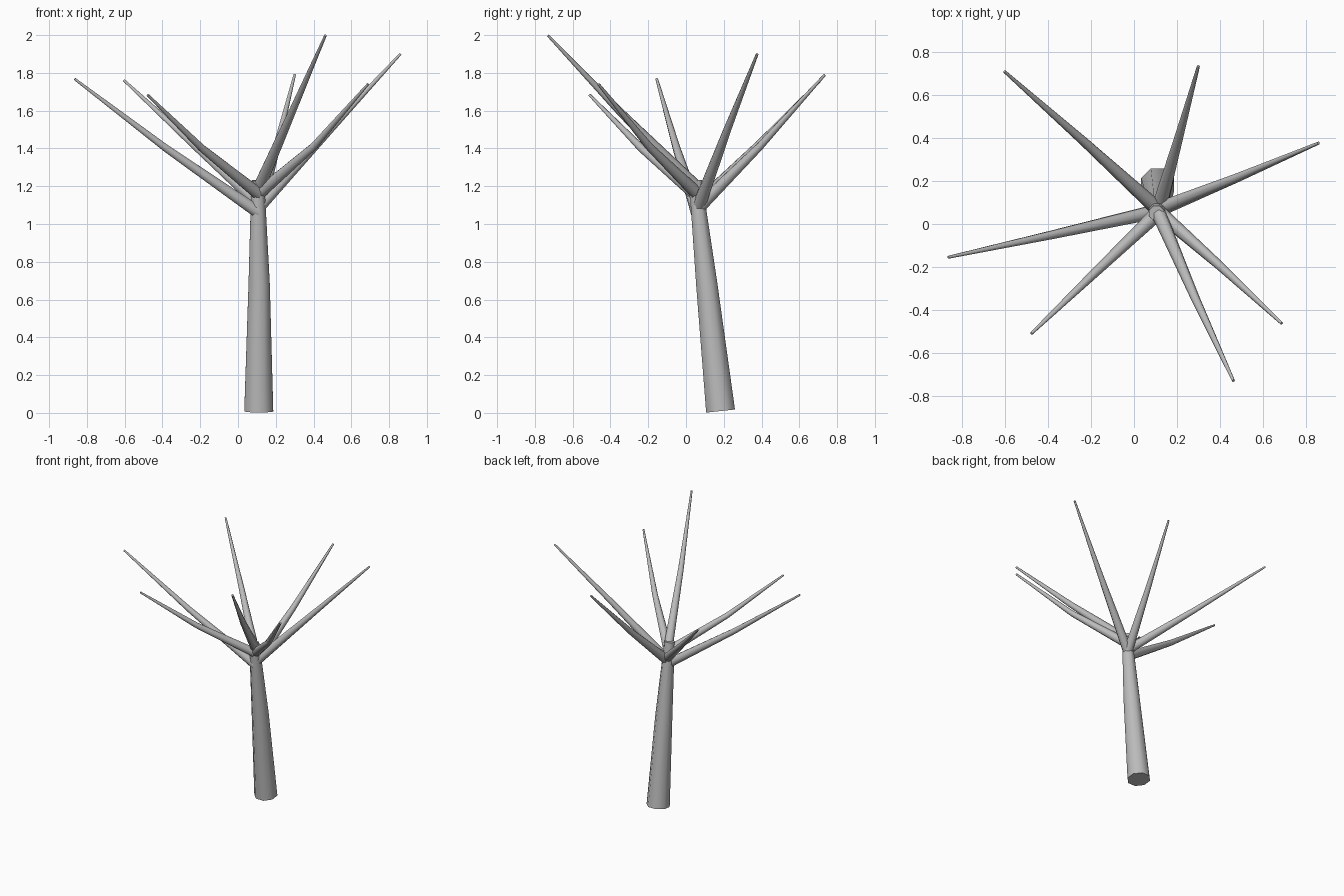
import bpy, bmesh, math
from mathutils import Vector

if "Cube" in bpy.data.objects:
    bpy.data.objects.remove(bpy.data.objects["Cube"])

bark = bpy.data.materials.new("grey_bark")
bark.diffuse_color = (0.5, 0.5, 0.5, 1)
bark.use_nodes = True
bark.node_tree.nodes["Principled BSDF"].inputs["Base Color"].default_value = bark.diffuse_color


def limb(name, points, radii, sides=8):
    """Tapered tube through the points, capped at both ends."""
    pts = [Vector(p) for p in points]
    bm = bmesh.new()
    rings = []
    for i, (p, r) in enumerate(zip(pts, radii)):
        axis = (pts[min(i + 1, len(pts) - 1)] - pts[max(i - 1, 0)]).normalized()
        ref = Vector((0, 1, 0)) if abs(axis.y) < 0.8 else Vector((1, 0, 0))
        u = axis.cross(ref).normalized()
        v = axis.cross(u)
        ring = []
        for k in range(sides):
            a = 2 * math.pi * (k + 0.5) / sides
            ring.append(bm.verts.new(p + r * (math.cos(a) * u + math.sin(a) * v)))
        rings.append(ring)
    for lo, hi in zip(rings, rings[1:]):
        for k in range(sides):
            n = (k + 1) % sides
            bm.faces.new((lo[k], lo[n], hi[n], hi[k]))
    bm.faces.new(rings[0][::-1])
    bm.faces.new(rings[-1])
    bmesh.ops.recalc_face_normals(bm, faces=bm.faces)
    mesh = bpy.data.meshes.new(name)
    bm.to_mesh(mesh)
    bm.free()
    mesh.materials.append(bark)
    ob = bpy.data.objects.new(name, mesh)
    bpy.context.collection.objects.link(ob)
    bpy.ops.object.select_all(action='DESELECT')
    ob.select_set(True)
    bpy.context.view_layer.objects.active = ob
    bpy.ops.object.shade_smooth_by_angle(angle=math.radians(50))


# Leaning trunk
limb("trunk", [(0.11, 0.183, 0.01), (0.112, 0.11, 0.68), (0.105, 0.05, 1.23)],
     [0.083, 0.061, 0.037])

# Branches: start, slight bend in the middle, tip
branches = {
    "front_branch": [(0.11, 0.06, 1.19), (0.285, -0.345, 1.59), (0.463, -0.73, 1.998)],
    "right_branch": [(0.12, 0.07, 1.10), (0.48, 0.215, 1.49), (0.86, 0.377, 1.90)],
    "back_branch": [(0.115, 0.07, 1.09), (0.205, 0.39, 1.41), (0.30, 0.735, 1.79)],
    "back_left_branch": [(0.11, 0.07, 1.11), (-0.235, 0.385, 1.42), (-0.603, 0.71, 1.76)],
    "left_branch": [(0.11, 0.06, 1.06), (-0.38, -0.05, 1.40), (-0.865, -0.155, 1.768)],
    "front_left_branch": [(0.12, 0.06, 1.15), (-0.19, -0.235, 1.40), (-0.478, -0.51, 1.683)],
    "front_right_branch": [(0.11, 0.06, 1.16), (0.40, -0.195, 1.41), (0.688, -0.463, 1.74)],
}
for name, pts in branches.items():
    limb(name, pts, [0.035, 0.021, 0.007])
